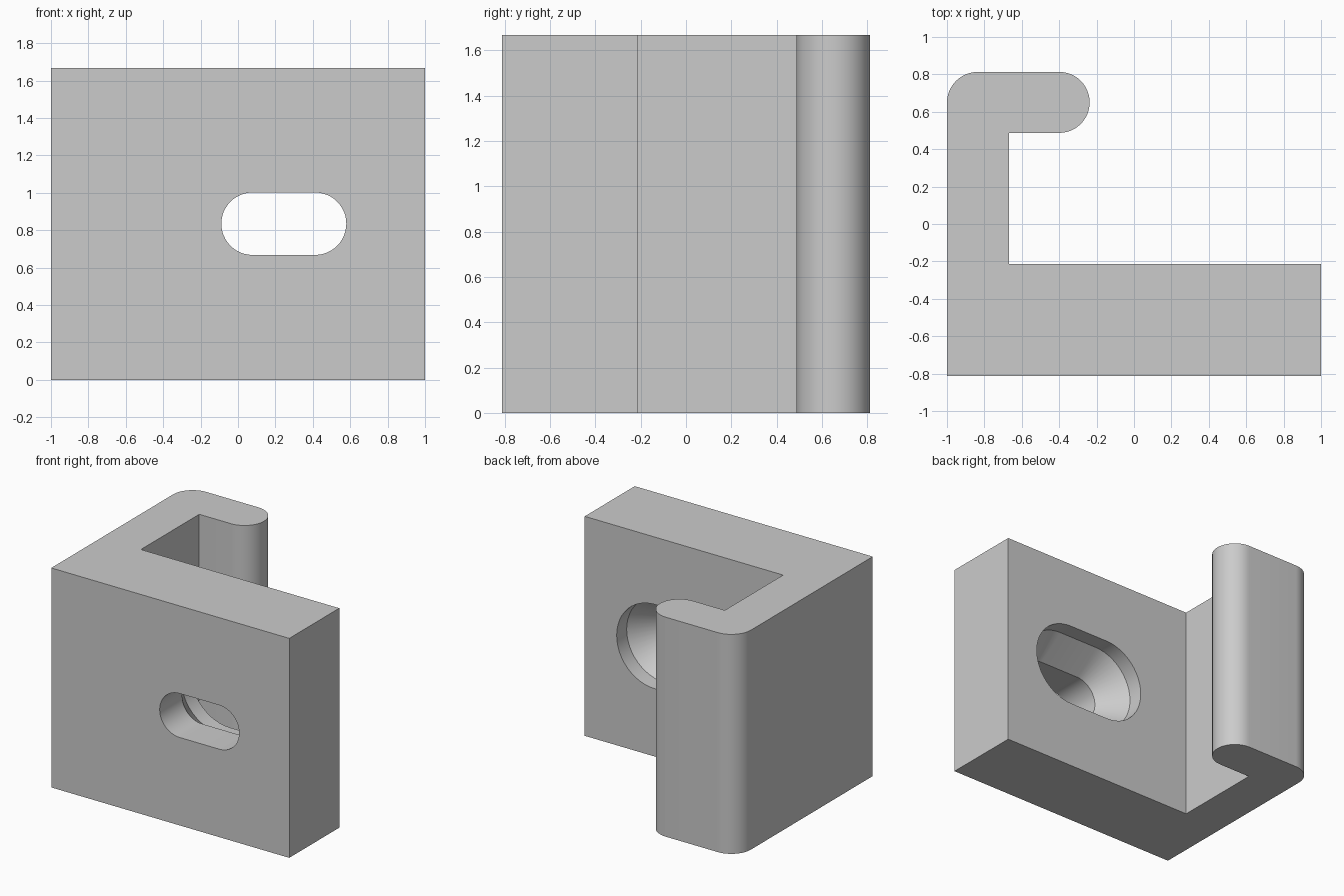
import bpy, bmesh
from math import cos, sin, pi, radians

cube = bpy.data.objects.get("Cube")
if cube:
    bpy.data.objects.remove(cube)

HEIGHT = 1.667
BACK, FRONT = 0.813, -0.813
SEGMENTS = 24


def arc(cx, cy, r, start, end, n=SEGMENTS):
    """Points on an arc, angles in degrees."""
    angles = [radians(start + (end - start) * i / n) for i in range(n + 1)]
    return [(cx + r * cos(a), cy + r * sin(a)) for a in angles]


def loft(name, rings):
    """Skin matching closed rings of points and cap both ends."""
    bm = bmesh.new()
    loops = [[bm.verts.new(p) for p in ring] for ring in rings]
    for a, b in zip(loops, loops[1:]):
        for i in range(len(a)):
            j = (i + 1) % len(a)
            bm.faces.new((a[i], a[j], b[j], b[i]))
    bm.faces.new(loops[0])
    bm.faces.new(loops[-1])
    bmesh.ops.recalc_face_normals(bm, faces=bm.faces)
    mesh = bpy.data.meshes.new(name)
    bm.to_mesh(mesh)
    bm.free()
    obj = bpy.data.objects.new(name, mesh)
    bpy.context.collection.objects.link(obj)
    return obj


def slot_ring(y, r, cx=0.245, cz=0.835, half=0.167):
    """Long round-ended outline in the plane at depth y."""
    outline = arc(cx + half, cz, r, -90, 90) + arc(cx - half, cz, r, 90, 270)
    return [(x, y, z) for x, z in outline]


# Plate, side wall and rounded hook as one extruded profile
profile = [(-1, FRONT), (1, FRONT), (1, -0.213), (-0.667, -0.213), (-0.667, 0.487)]
profile += arc(-0.4, 0.65, 0.163, -90, 90)
profile += arc(-0.835, BACK - 0.165, 0.165, 90, 180)
bracket = loft("hooked_bracket", [[(x, y, z) for x, y in profile] for z in (0, HEIGHT)])

# Slot through the plate, countersunk from behind
cutter = loft("slot_cutter", [slot_ring(y, r) for y, r in
              ((-0.95, 0.167), (-0.543, 0.167), (-0.333, 0.32), (-0.1, 0.32))])
cutter.hide_render = True

bpy.ops.object.select_all(action="DESELECT")
bracket.select_set(True)
bpy.context.view_layer.objects.active = bracket
cut = bracket.modifiers.new("slot", "BOOLEAN")
cut.operation = "DIFFERENCE"
cut.solver = "EXACT"
cut.object = cutter
bpy.ops.object.modifier_apply(modifier=cut.name)
bpy.data.objects.remove(cutter)

# Plain grey finish
grey = bpy.data.materials.new("light_grey")
grey.use_nodes = True
colour = (0.6, 0.6, 0.6, 1)
grey.diffuse_color = colour
grey.node_tree.nodes["Principled BSDF"].inputs["Base Color"].default_value = colour
bracket.data.materials.clear()
bracket.data.materials.append(grey)
bpy.ops.object.shade_smooth_by_angle(angle=radians(30))
